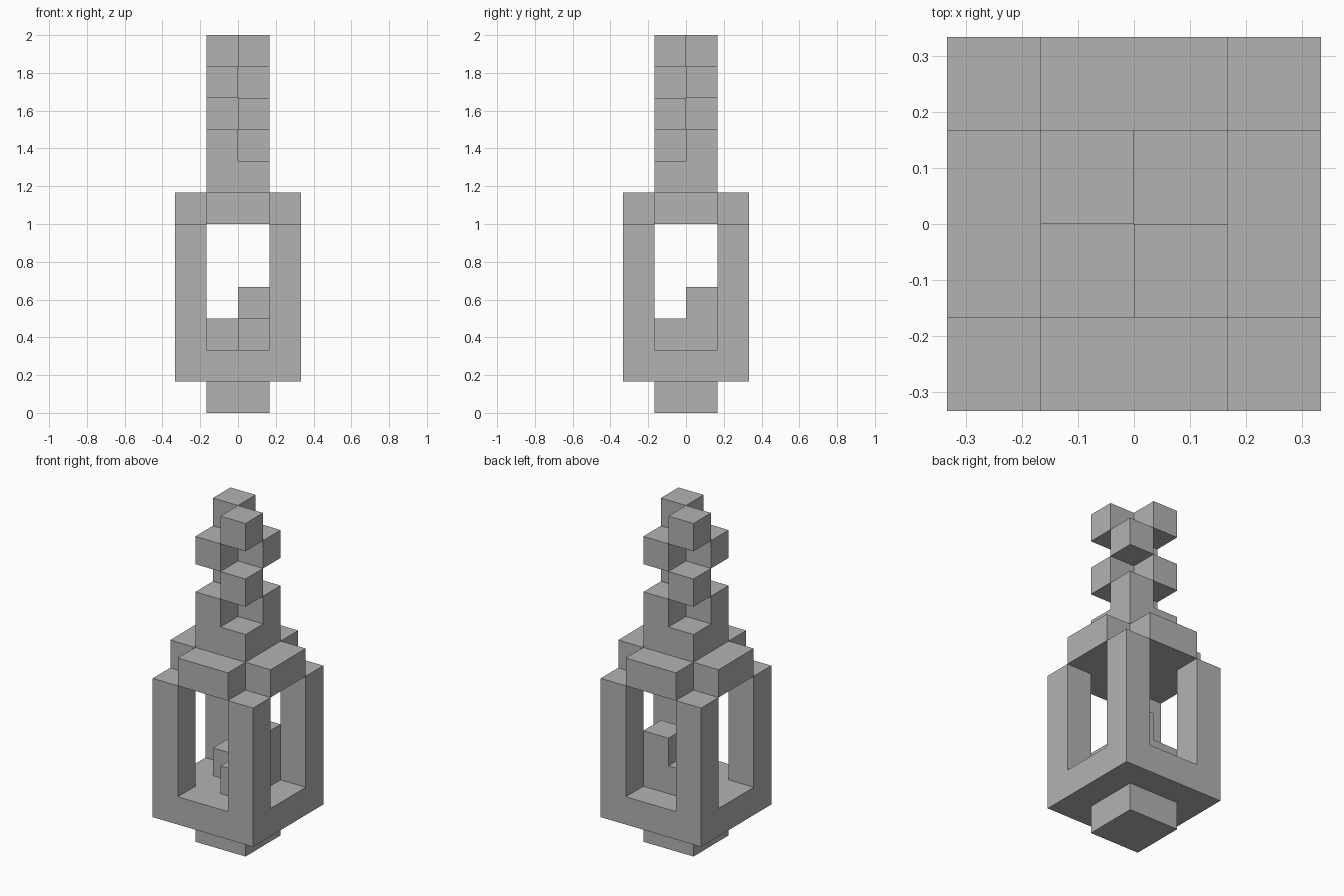
import bpy
import bmesh
from mathutils import Matrix, Vector

cube = bpy.data.objects.get("Cube")
if cube:
    bpy.data.objects.remove(cube, do_unlink=True)

U = 1 / 6  # one block

grey = bpy.data.materials.new("plain_grey")
grey.use_nodes = True
colour = (0.45, 0.45, 0.45, 1)
grey.diffuse_color = colour
grey.node_tree.nodes["Principled BSDF"].inputs["Base Color"].default_value = colour


def finish(name, bm):
    """Scale block units to model units and link the part."""
    bmesh.ops.recalc_face_normals(bm, faces=bm.faces)
    bmesh.ops.scale(bm, vec=(U, U, U), verts=bm.verts)
    mesh = bpy.data.meshes.new(name)
    bm.to_mesh(mesh)
    bm.free()
    mesh.materials.append(grey)
    obj = bpy.data.objects.new(name, mesh)
    bpy.context.collection.objects.link(obj)
    return obj


def add_box(bm, low, high):
    low, high = Vector(low), Vector(high)
    matrix = Matrix.Translation((low + high) / 2) @ Matrix.Diagonal((*(high - low), 1))
    bmesh.ops.create_cube(bm, size=1, matrix=matrix)


def box(name, low, high):
    bm = bmesh.new()
    add_box(bm, low, high)
    return finish(name, bm)


def quarter(bm, sx, sy, z, height=1):
    """One block in the quadrant given by the signs sx and sy."""
    add_box(bm, (min(sx, 0), min(sy, 0), z), (max(sx, 0), max(sy, 0), z + height))


def raise_faces(bm, faces, height):
    verts = {v for f in faces for v in f.verts}
    bmesh.ops.translate(bm, verts=list(verts), vec=(0, 0, height))


# Foot below the lantern
box("foot", (-1, -1, 0), (1, 1, 1))

# Lantern frame: floor slab with four corner posts drawn up from it
bm = bmesh.new()
bmesh.ops.create_grid(bm, x_segments=3, y_segments=3, size=2)
for v in bm.verts:
    for i in range(2):
        if abs(v.co[i]) < 1.5:
            v.co[i] = 1 if v.co[i] > 0 else -1
    v.co.z = 1
top = bmesh.ops.extrude_face_region(bm, geom=bm.faces[:], use_keep_orig=True)["geom"]
top = [f for f in top if isinstance(f, bmesh.types.BMFace)]
raise_faces(bm, top, 1)
corners = [f for f in top
           if min(abs(f.calc_center_median().x), abs(f.calc_center_median().y)) > 1]
posts = bmesh.ops.extrude_discrete_faces(bm, faces=corners)["faces"]
raise_faces(bm, posts, 4)
finish("lantern_frame", bm)

# Stepped flame on the lantern floor
bm = bmesh.new()
quarter(bm, 1, -1, 2)
quarter(bm, -1, 1, 2)
quarter(bm, 1, 1, 2, 2)
finish("flame", bm)

# Cross-shaped roof
outline = []
for sx, sy in ((1, 1), (-1, 1), (-1, -1), (1, -1)):
    points = [(2 * sx, sy), (sx, sy), (sx, 2 * sy)]
    outline += points if sx * sy > 0 else points[::-1]
bm = bmesh.new()
face = bm.faces.new([bm.verts.new((x, y, 6)) for x, y in outline])
lid = bmesh.ops.extrude_face_region(bm, geom=[face], use_keep_orig=True)["geom"]
raise_faces(bm, [f for f in lid if isinstance(f, bmesh.types.BMFace)], 1)
finish("roof", bm)

# Chain base and alternating diagonal links
box("chain_base", (-1, -1, 7), (1, 1, 8))
for level in range(4):
    side = 1 if level % 2 == 0 else -1
    bm = bmesh.new()
    for sx in (-1, 1):
        quarter(bm, sx, sx * side, 8 + level)
    finish(f"chain_link_{level + 1}", bm)
